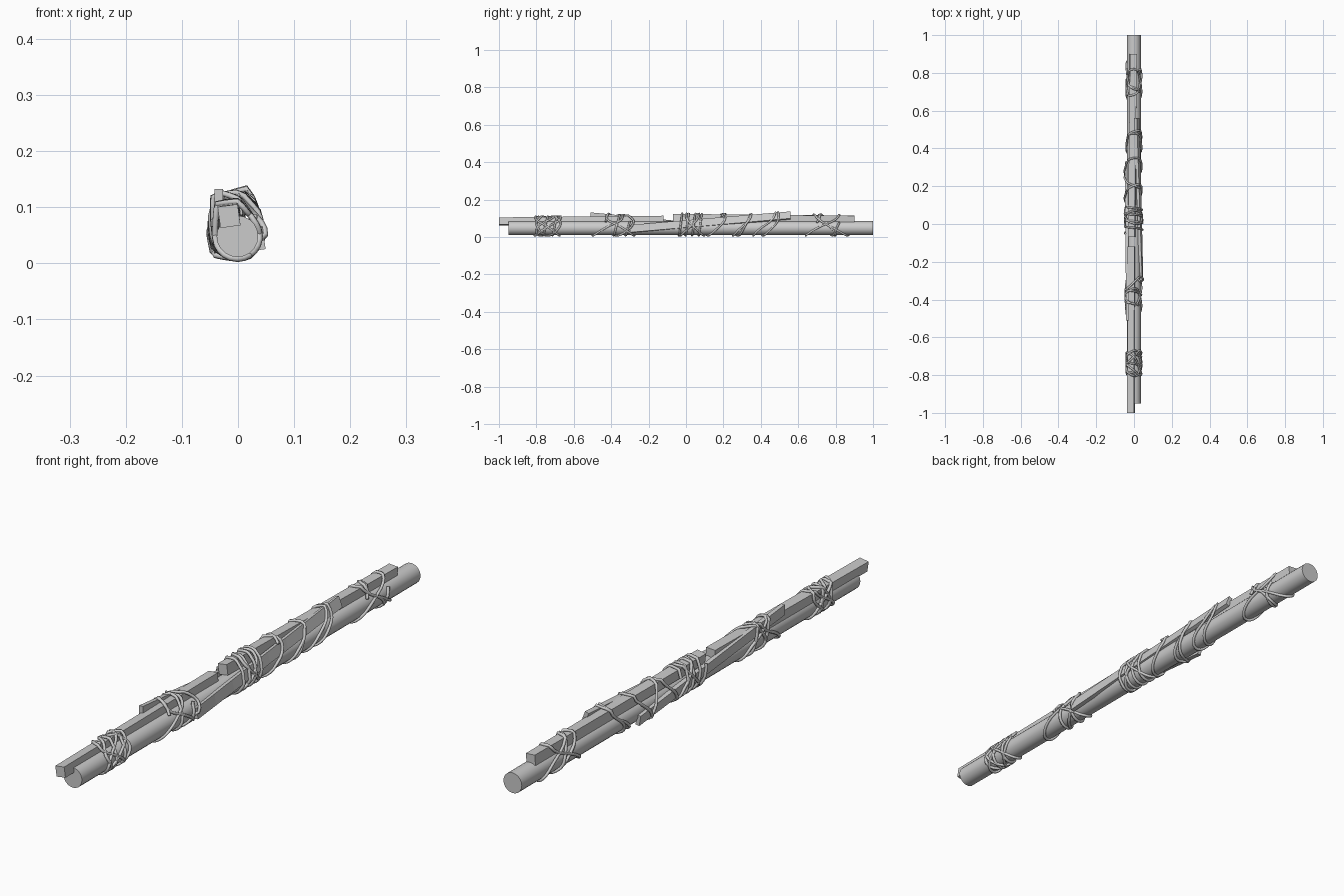
import bpy, math, random
from mathutils import Vector
from mathutils.geometry import convex_hull_2d

if "Cube" in bpy.data.objects:
    bpy.data.objects.remove(bpy.data.objects["Cube"])

random.seed(4)
LOG_Z, LOG_R, ROPE_R = 0.048, 0.037, 0.0055


def make_object(name, verts, faces):
    me = bpy.data.meshes.new(name)
    me.from_pydata(verts, [], faces)
    ob = bpy.data.objects.new(name, me)
    bpy.context.collection.objects.link(ob)
    return ob


def prism(name, rings):
    """Skin a list of equal rings and cap both ends."""
    n = len(rings[0])
    verts = [v for r in rings for v in r]
    faces = [tuple(range(n)), tuple(range(len(verts) - 1, len(verts) - n - 1, -1))]
    for k in range(len(rings) - 1):
        for i in range(n):
            j = (i + 1) % n
            faces.append((k*n + i, (k+1)*n + i, (k+1)*n + j, k*n + j))
    return make_object(name, verts, faces)


class Beam:
    """Rectangular stick from p to q: section w x h, rolled from r0 to r1 degrees."""
    def __init__(self, name, p, q, w, h, r0, r1):
        self.p, self.q, self.w, self.h, self.r0, self.r1 = Vector(p), Vector(q), w, h, r0, r1
        steps = 8
        prism(name, [[(x, y, z) for x, z in self.section(y)]
                     for y in (self.p.y + (self.q.y - self.p.y)*i/steps for i in range(steps + 1))])

    def section(self, y):
        t = (y - self.p.y) / (self.q.y - self.p.y)
        if t < -1e-6 or t > 1 + 1e-6:
            return []
        c = self.p.lerp(self.q, t)
        a = math.radians(self.r0 + (self.r1 - self.r0)*t)
        return [(c.x + u*self.w/2*math.cos(a) - v*self.h/2*math.sin(a),
                 c.z + u*self.w/2*math.sin(a) + v*self.h/2*math.cos(a))
                for u, v in ((-1, -1), (1, -1), (1, 1), (-1, 1))]


def circle(r, n=20):
    return [(-0.001 + r*math.cos(2*math.pi*i/n), LOG_Z + r*math.sin(2*math.pi*i/n)) for i in range(n)]


# Main round log
log = prism("main_log", [[(x, y, z) for x, z in circle(LOG_R)] for y in (-0.95, 1.0)])
for f in log.data.polygons:
    f.use_smooth = len(f.vertices) == 4

# Square bars on top and thin slats slanting along both sides
beams = [
    Beam("front_bar", (-0.016, -1.0, 0.084), (-0.014, -0.12, 0.094), 0.036, 0.038, 8, 4),
    Beam("back_bar", (-0.012, -0.07, 0.103), (-0.004, 0.90, 0.096), 0.036, 0.038, 8, -4),
    Beam("right_slat", (0.039, -0.30, 0.044), (0.015, 0.56, 0.116), 0.015, 0.040, 8, 22),
    Beam("left_slat", (-0.034, -0.51, 0.113), (-0.038, 0.33, 0.030), 0.015, 0.038, 0, 10),
]


def surface(y, ang):
    """Point of the bundle's convex outline at y in direction ang."""
    pts = [Vector(p) for p in circle(LOG_R)]
    for b in beams:
        pts += [Vector(p) for p in b.section(y)]
    hull = [pts[i] for i in convex_hull_2d(pts)]
    c, d = Vector((-0.002, 0.062)), Vector((math.cos(ang), math.sin(ang)))
    best = 0.03
    for i, a in enumerate(hull):
        e = hull[(i + 1) % len(hull)] - a
        den = d.x*e.y - d.y*e.x
        if abs(den) < 1e-9:
            continue
        f = a - c
        s = (f.x*e.y - f.y*e.x) / den
        u = (f.x*d.y - f.y*d.x) / den
        if s > 0 and -1e-4 <= u <= 1.0001:
            best = max(best, s)
    p = c + d*(best + ROPE_R*0.6)
    return (p.x, y, max(p.y, ROPE_R))


# Rope windings: (name, first y, last y, turns, list of crossing loops (y, tilt, phase))
groups = [
    ("rope_front", -0.79, -0.69, 2, [(-0.74, .07, 80), (-0.74, .065, 260), (-0.72, .05, 20),
                                     (-0.76, .04, 200), (-0.74, .06, 140)]),
    ("rope_mid_front", -0.43, -0.30, 2, [(-0.42, .08, 80), (-0.35, .075, 260), (-0.34, .06, 30)]),
    ("rope_middle", -0.05, 0.09, 4, [(0.02, .05, 80), (0.05, .05, 250), (0.16, .05, 60)]),
    ("rope_mid_back", 0.19, 0.34, 1, [(0.30, .05, 80), (0.42, .06, 90), (0.45, .045, 60)]),
    ("rope_back", 0.70, 0.82, 1, [(0.73, .09, 90), (0.79, .08, 250), (0.74, .06, 290)]),
]
for name, y0, y1, turns, loops in groups:
    cu = bpy.data.curves.new(name, 'CURVE')
    cu.dimensions = '3D'
    cu.bevel_depth, cu.bevel_resolution = ROPE_R, 1
    cu.use_fill_caps = True
    paths = []
    n = 28
    start = random.uniform(0, 6.28)
    paths.append(([surface(y0 + (y1 - y0)*i/(n*turns), start + 2*math.pi*i/n)
                   for i in range(n*turns + 1)], False))
    for y, tilt, ph in loops:
        paths.append(([surface(y + tilt*math.cos(2*math.pi*i/n - math.radians(ph)), 2*math.pi*i/n)
                       for i in range(n)], True))
    for pts, cyclic in paths:
        sp = cu.splines.new('POLY')
        sp.points.add(len(pts) - 1)
        for q, p in zip(sp.points, pts):
            q.co = (*p, 1)
        sp.use_cyclic_u = cyclic
    bpy.context.collection.objects.link(bpy.data.objects.new(name, cu))
